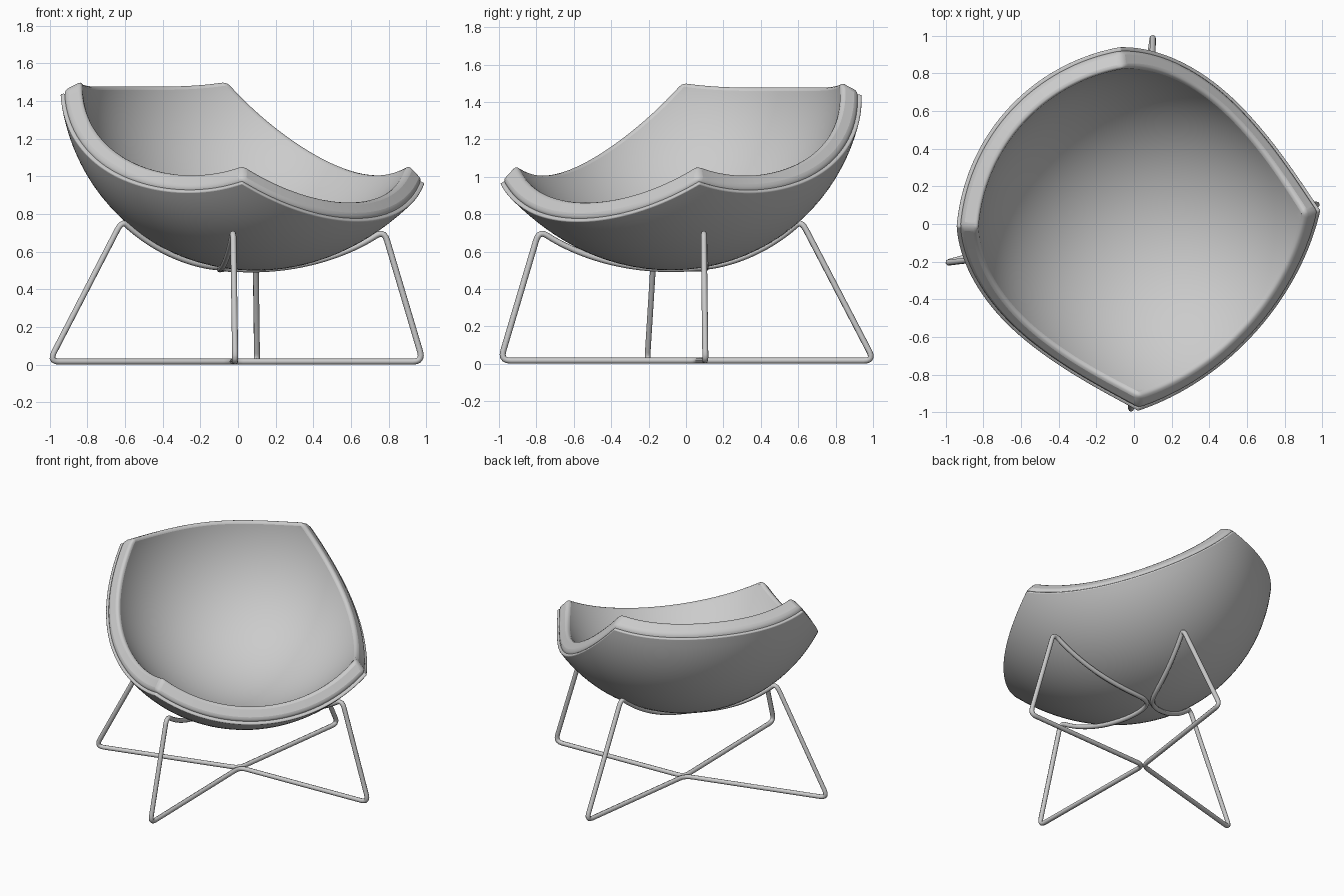
import bpy, bmesh, math
from mathutils import Vector

if "Cube" in bpy.data.objects:
    bpy.data.objects.remove(bpy.data.objects["Cube"])

TURN = math.radians(-42.3)          # the chair faces diagonally
CENTRE = Vector((0.1, 0, 1.5))      # centre of the bowl sphere
N = 40                              # grid divisions across the bowl

grey = bpy.data.materials.new("light_grey")
grey.use_nodes = True
grey.diffuse_color = (0.6, 0.6, 0.6, 1)
grey.node_tree.nodes["Principled BSDF"].inputs["Base Color"].default_value = (0.6, 0.6, 0.6, 1)


def flatten(x, y, z):
    """Point relative to the bowl centre -> angle from straight down, as a 2D vector."""
    return Vector((x, y)).normalized() * math.atan2(math.hypot(x, y), -z)


BACK_CORNER = flatten(-0.78, 0.64, -0.06)
FRONT_CORNER = flatten(0.58, 0.715, -0.53)
BACK_MID = flatten(-0.99, 0, -0.085)
FRONT_MID = flatten(0.78, 0, -0.75)
SIDE_MID = flatten(-0.1, 0.825, -0.515)


def flip(p):
    return Vector((p.x, -p.y))


def arc(a, mid, b, t):
    return a.lerp(b, (1 + t) / 2) + (mid - (a + b) / 2) * (1 - t * t)


def bowl_point(u, v, scale, radius):
    """Four-sided patch on the sphere, fuller to the rim: u runs forward, v sideways."""
    side = arc(BACK_CORNER, SIDE_MID, FRONT_CORNER, u)
    side.y -= 0.07 * u * (1 - u * u)        # arms sit higher at the back
    back = arc(flip(BACK_CORNER), BACK_MID, BACK_CORNER, v)
    front = arc(flip(FRONT_CORNER), FRONT_MID, FRONT_CORNER, v)
    c = BACK_CORNER.lerp(FRONT_CORNER, (1 + u) / 2)
    p = flip(side).lerp(side, (1 + v) / 2) + back.lerp(front, (1 + u) / 2)
    p = (p - flip(c).lerp(c, (1 + v) / 2)) * scale
    phi = p.length
    d = p.normalized() * math.sin(phi)
    r = radius * (0.997 + (0.068 if u > 0 else 0.015) * u * u + 0.008 * v * v)
    return CENTRE + Vector((d.x, d.y, -math.cos(phi))) * r


def bowl(name, outer, inner, bevel):
    """Closed curved slab between an outer and an inner layer, each (scale, radius)."""
    bm = bmesh.new()
    ticks = [2 * i / N - 1 for i in range(N + 1)]
    layers = [[[bm.verts.new(bowl_point(u, v, *lay)) for v in ticks] for u in ticks]
              for lay in (outer, inner)]
    for g in layers:
        for i in range(N):
            for j in range(N):
                bm.faces.new((g[i][j], g[i + 1][j], g[i + 1][j + 1], g[i][j + 1]))
    a, b = layers
    ring = ([(i, 0) for i in range(N)] + [(N, j) for j in range(N)]
            + [(N - i, N) for i in range(N)] + [(0, N - j) for j in range(N)])
    for (i, j), (k, l) in zip(ring, ring[1:] + ring[:1]):
        bm.faces.new((a[i][j], a[k][l], b[k][l], b[i][j]))
    bmesh.ops.recalc_face_normals(bm, faces=bm.faces)
    mesh = bpy.data.meshes.new(name)
    bm.to_mesh(mesh)
    bm.free()
    ob = bpy.data.objects.new(name, mesh)
    bpy.context.collection.objects.link(ob)
    ob.rotation_euler.z = TURN
    mesh.materials.append(grey)
    mod = ob.modifiers.new("soft_rim", 'BEVEL')
    mod.width, mod.segments = bevel, 3
    mod.limit_method, mod.angle_limit = 'ANGLE', math.radians(45)
    bpy.ops.object.select_all(action='DESELECT')
    ob.select_set(True)
    bpy.context.view_layer.objects.active = ob
    bpy.ops.object.shade_smooth_by_angle(angle=math.radians(50))


# Outer shell and the thick padding inside it
bowl("seat_shell", (1.0, 1.0), (1.0, 0.975), 0.008)
bowl("seat_cushion", (1.014, 0.982), (1.048, 0.885), 0.032)


def rail(tip, top, drop):
    """Rounded V under the bowl from one leg top to the other, meeting the middle at tip."""
    e, points = 0.15, []
    for k in range(-10, 11):
        t = k / 10
        bend = (math.hypot(t, e) - e) / (math.hypot(1, e) - e)
        x, y = tip + (top.x - tip) * bend, top.y * t
        r2 = (x - CENTRE.x) ** 2 + y * y
        z = CENTRE.z - math.sqrt(1.015 - r2) - drop * abs(t) ** 3
        points.append(Vector((x, y, z)))
    return points


def rounded(points, size):
    """Closed path with every corner replaced by a small curve."""
    out = []
    for i, p in enumerate(points):
        a, b = points[i - 1], points[(i + 1) % len(points)]
        s = p + (a - p).normalized() * min(size, (a - p).length * 0.45)
        e = p + (b - p).normalized() * min(size, (b - p).length * 0.45)
        for k in range(6):
            t = k / 5
            out.append(s.lerp(p, t).lerp(p.lerp(e, t), t))
    return out


def wire_frame(name, floor_tip, foot, rail_tip, top, drop, shift):
    """Bent wire loop: V-shaped floor bar, two legs and a rail under the bowl."""
    low = 0.017
    path = [Vector((floor_tip, 0.03, low)), Vector((foot.x, -foot.y, low))]
    path += rail(rail_tip, top, drop)
    path.append(Vector((foot.x, foot.y, low)))
    path = [p + Vector((0, shift, 0)) for p in rounded(path, 0.055)]
    curve = bpy.data.curves.new(name, 'CURVE')
    curve.dimensions = '3D'
    curve.bevel_depth, curve.bevel_resolution = 0.016, 2
    spline = curve.splines.new('POLY')
    spline.points.add(len(path) - 1)
    for sp, p in zip(spline.points, path):
        sp.co = (*p, 1)
    spline.use_cyclic_u = True
    spline.use_smooth = True
    curve.materials.append(grey)
    ob = bpy.data.objects.new(name, curve)
    bpy.context.collection.objects.link(ob)
    ob.rotation_euler.z = TURN


# Back and front wire loops touching in the middle
wire_frame("back_wire_frame", -0.06, Vector((-0.602, 0.82)), -0.12,
           Vector((-0.347, 0.525)), 0, -0.008)
wire_frame("front_wire_frame", -0.065, Vector((0.657, 0.741)), -0.09,
           Vector((0.51, 0.595)), 0.085, -0.003)
